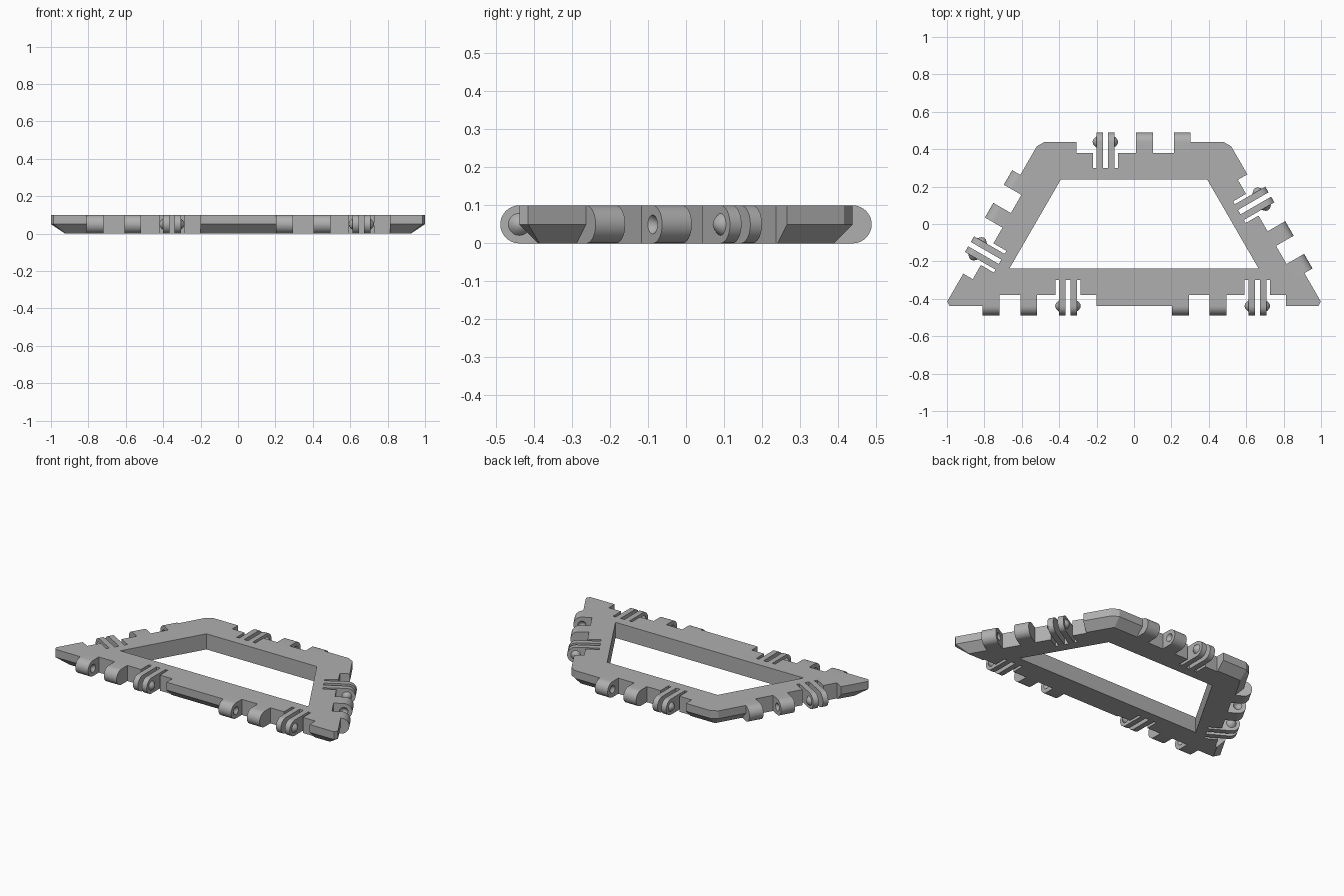
import bpy, bmesh
from math import sin, cos, pi, radians, tan
from mathutils import Vector, Matrix

cube = bpy.data.objects.get("Cube")
if cube:
    bpy.data.objects.remove(cube)

A, H = 1.0127, 0.4385          # half base and half depth of the trapezoid
UNIT = A                       # length of one hinge module
T, MID = 0.1, 0.05             # thickness and hinge axis height
RECESS, SLOT, WALL = 0.0585, 0.1385, 0.2

gray = bpy.data.materials.new("plain gray")
gray.use_nodes = True
color = (0.43, 0.43, 0.43, 1)
gray.diffuse_color = color
gray.node_tree.nodes["Principled BSDF"].inputs["Base Color"].default_value = color

corners = [Vector((-A, -H)), Vector((A, -H)), Vector((A / 2, H)), Vector((-A / 2, H))]
halves = [radians(30), radians(30), radians(60), radians(60)]  # half corner angles


def ring(bm, pts):
    return [bm.verts.new(p) for p in pts]


def skin(bm, a, b):
    n = len(a)
    for i in range(n):
        j = (i + 1) % n
        bm.faces.new((a[i], a[j], b[j], b[i]))


def loop_edges(bm, vs):
    pairs = zip(vs, vs[1:] + vs[:1])
    return [bm.edges.get(p) or bm.edges.new(p) for p in pairs]


def cap_with_hole(bm, outer, inner):
    edges = loop_edges(bm, outer) + loop_edges(bm, inner)
    bmesh.ops.triangle_fill(bm, edges=edges, use_beauty=True)


def finish(bm, name, smooth):
    bmesh.ops.recalc_face_normals(bm, faces=bm.faces)
    mesh = bpy.data.meshes.new(name)
    bm.to_mesh(mesh)
    bm.free()
    mesh.materials.append(gray)
    if smooth:
        for p in mesh.polygons:
            p.use_smooth = True
        mesh.set_sharp_from_angle(angle=radians(30))
    return mesh


def add(name, mesh, matrix=Matrix()):
    ob = bpy.data.objects.new(name, mesh)
    ob.matrix_world = matrix
    bpy.context.collection.objects.link(ob)


def outline(lower):
    """Outer contour with recesses and fork slots; the lower one is chamfered."""
    pts = []
    for i, c in enumerate(corners):
        nxt = corners[(i + 1) % 4]
        along = (nxt - c).normalized()
        inward = Vector((-along.y, along.x))
        length = (nxt - c).length

        def trim(half):
            return MID / tan(half) + 0.004 if lower else 0.027

        path = [(trim(halves[i]), 0)]
        for m in range(round(length / UNIT)):
            path += [(m * UNIT + s, d) for s, d in (
                (0.203, 0), (0.203, RECESS), (0.592, RECESS), (0.592, SLOT),
                (0.726, SLOT), (0.726, RECESS), (0.813, RECESS), (0.813, 0))]
        path.append((length - trim(halves[(i + 1) % 4]), 0))
        for s, d in path:
            pts.append(c + along * s + inward * (max(d, MID) if lower else d))
    return pts


# Frame: chamfered outer wall, straight opening
bm = bmesh.new()
low = ring(bm, [(p.x, p.y, 0) for p in outline(True)])
mid = ring(bm, [(p.x, p.y, MID) for p in outline(False)])
top = ring(bm, [(p.x, p.y, T) for p in outline(False)])
opening = []
for c, h in zip(corners, halves):
    dx, dy = WALL / tan(h), WALL
    opening.append((c.x - dx if c.x > 0 else c.x + dx, c.y - dy if c.y > 0 else c.y + dy))
in_low = ring(bm, [(x, y, 0) for x, y in opening])
in_top = ring(bm, [(x, y, T) for x, y in opening])
skin(bm, low, mid)
skin(bm, mid, top)
skin(bm, in_low, in_top)
cap_with_hole(bm, low, in_low)
cap_with_hole(bm, top, in_top)
add("frame", finish(bm, "frame", False))


def hinge_slab(name, x0, x1, depth, side, radius, height):
    """Round-nosed slab; the given side carries a pin (height > 0) or dimple."""
    bm = bmesh.new()
    prof = []
    for k in range(17):
        a = -pi / 2 + pi * k / 16
        prof.append((-MID * cos(a), MID + MID * sin(a)))
    prof += [(depth, T), (depth, 0)]
    ends = [ring(bm, [(x, y, z) for y, z in prof]) for x in (x0, x1)]
    skin(bm, *ends)
    domed, plain = (ends[1], ends[0]) if side > 0 else ends
    bm.faces.new(plain)
    xc = x1 if side > 0 else x0
    rings = []
    for q in (1, 0.75, 0.4):
        x = xc + side * height * (1 - q * q)
        rings.append(ring(bm, [(x, q * radius * cos(2 * pi * k / 20),
                                MID + q * radius * sin(2 * pi * k / 20)) for k in range(20)]))
    cap_with_hole(bm, domed, rings[0])
    skin(bm, rings[0], rings[1])
    skin(bm, rings[1], rings[2])
    tip = bm.verts.new((xc + side * height, 0, MID))
    last = rings[2]
    for a, b in zip(last, last[1:] + last[:1]):
        bm.faces.new((a, b, tip))
    return finish(bm, name, True)


# Hinge parts of one module: two dimpled knuckles and a pinned fork
parts = [
    hinge_slab("outer_knuckle", 0.203, 0.293, RECESS, 1, 0.025, -0.018),
    hinge_slab("inner_knuckle", 0.405, 0.495, RECESS, -1, 0.025, -0.018),
    hinge_slab("fork_tab_near", 0.611, 0.646, SLOT, -1, 0.029, 0.02),
    hinge_slab("fork_tab_far", 0.673, 0.708, SLOT, 1, 0.029, 0.02),
]

# Repeat the module along every edge, twice on the long one
for i, c in enumerate(corners):
    d = corners[(i + 1) % 4] - c
    turn = Vector((1, 0)).angle_signed(d)
    for m in range(round(d.length / UNIT)):
        start = c + d.normalized() * m * UNIT
        mat = Matrix.Translation((start.x, start.y, 0)) @ Matrix.Rotation(-turn, 4, 'Z')
        for mesh in parts:
            add(mesh.name, mesh, mat)
